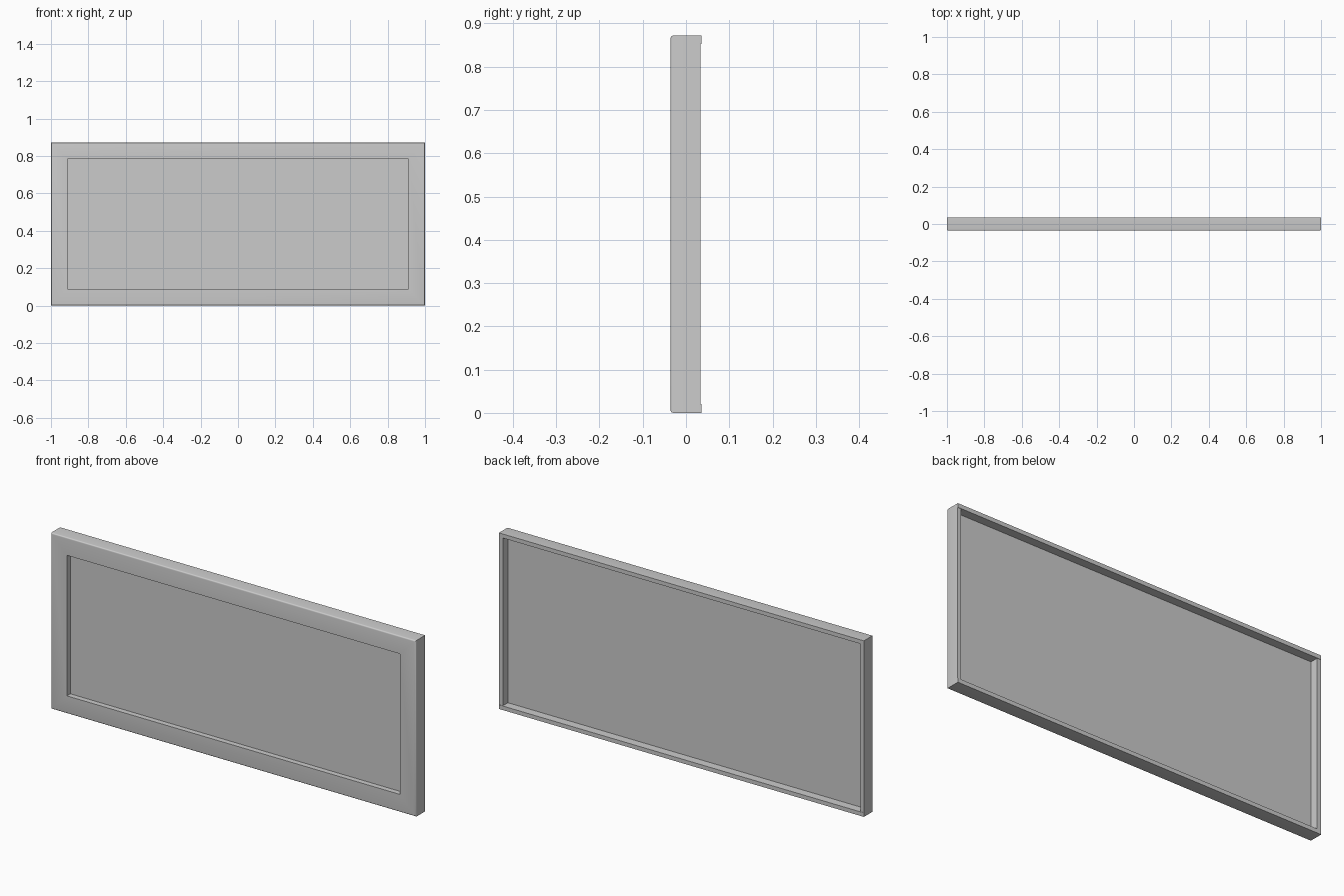
import bpy, bmesh

if "Cube" in bpy.data.objects:
    bpy.data.objects.remove(bpy.data.objects["Cube"])

W, H = 1.0, 0.872            # half width, full height
FRONT, BACK = -0.036, 0.034  # frame depth
SHEET = -0.009               # front plane of the recessed panel
FACE, RIM = 0.088, 0.02      # front border width, rear rim width


def finish(name, bm):
    bmesh.ops.recalc_face_normals(bm, faces=bm.faces[:])
    mesh = bpy.data.meshes.new(name)
    bm.to_mesh(mesh)
    bm.free()
    obj = bpy.data.objects.new(name, mesh)
    bpy.context.collection.objects.link(obj)
    return obj


def box(name, x, y0, y1, z0, z1):
    bm = bmesh.new()
    bmesh.ops.create_cube(bm, size=1)
    for v in bm.verts:
        v.co = (v.co.x * 2 * x, (y0 + y1) / 2 + v.co.y * (y1 - y0),
                (z0 + z1) / 2 + v.co.z * (z1 - z0))
    return finish(name, bm)


# Frame: one cross-section (inset, depth) swept around the rectangle with mitred corners
profile = [(0, BACK), (0, FRONT), (FACE, FRONT), (FACE, SHEET), (RIM, SHEET), (RIM, BACK)]
bm = bmesh.new()
rings = [[bm.verts.new((sx * (W - i), y, H / 2 + sz * (H / 2 - i)))
          for sx, sz in ((-1, -1), (1, -1), (1, 1), (-1, 1))] for i, y in profile]
for k, a in enumerate(rings):
    b = rings[(k + 1) % len(rings)]
    for j in range(4):
        n = (j + 1) % 4
        bm.faces.new((a[j], a[n], b[n], b[j]))
# Softened outer front edge
edges = [bm.edges.get((rings[1][j], rings[1][(j + 1) % 4])) for j in range(4)]
bmesh.ops.bevel(bm, geom=edges, offset=0.007, segments=4, profile=0.5, affect='EDGES')
frame = finish("frame", bm)
bpy.context.view_layer.objects.active = frame
frame.select_set(True)
bpy.ops.object.shade_smooth_by_angle(angle=0.6)

# Recessed panel sheet
box("panel", W - RIM, SHEET, SHEET + 0.003, RIM, H - RIM)

# Slim raised strips on the back of the top and bottom rails
for name, z in (("bottom_back_strip", 0), ("top_back_strip", H - RIM)):
    box(name, W, BACK, BACK + 0.002, z, z + RIM)
